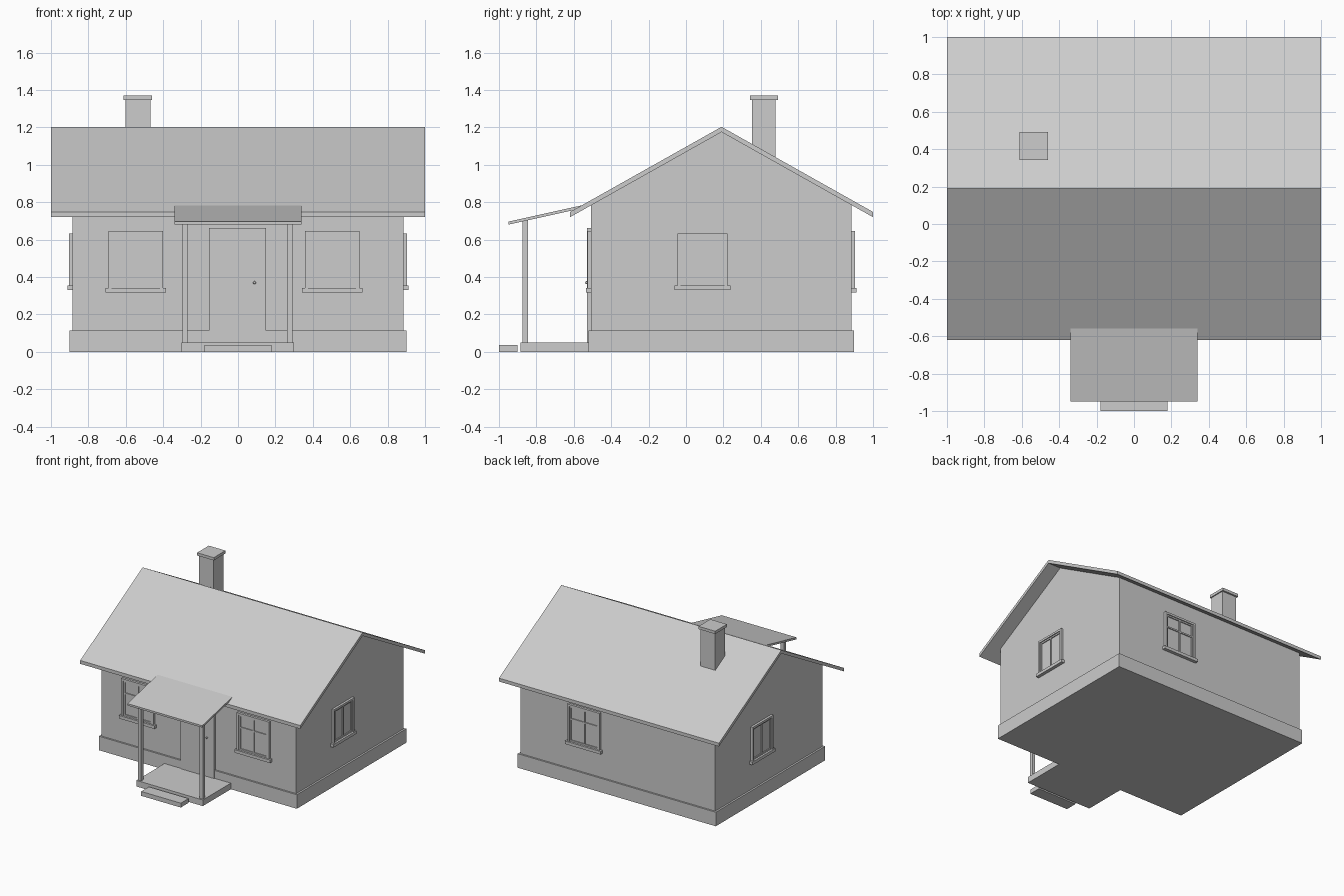
import bpy, bmesh
from math import pi
from mathutils import Matrix, Vector

if "Cube" in bpy.data.objects:
    bpy.data.objects.remove(bpy.data.objects["Cube"], do_unlink=True)

# One plain grey for the whole house
GREY = (0.604, 0.604, 0.604, 1)
grey = bpy.data.materials.new("plain grey")
grey.use_nodes = True
grey.diffuse_color = GREY
bsdf = next(n for n in grey.node_tree.nodes if n.type == 'BSDF_PRINCIPLED')
bsdf.inputs["Base Color"].default_value = GREY
bsdf.inputs["Roughness"].default_value = 0.8


def finish(name, bm):
    bmesh.ops.recalc_face_normals(bm, faces=bm.faces)
    mesh = bpy.data.meshes.new(name)
    bm.to_mesh(mesh)
    bm.free()
    mesh.materials.append(grey)
    obj = bpy.data.objects.new(name, mesh)
    bpy.context.collection.objects.link(obj)
    return obj


def add_box(bm, x, y, z):
    """Add a box given (min, max) along each axis."""
    lo, hi = Vector((x[0], y[0], z[0])), Vector((x[1], y[1], z[1]))
    m = Matrix.Translation((lo + hi) / 2) @ Matrix.Diagonal((*(hi - lo), 1))
    bmesh.ops.create_cube(bm, size=1, matrix=m)


def box(name, x, y, z):
    bm = bmesh.new()
    add_box(bm, x, y, z)
    return finish(name, bm)


def prism(name, profile, half):
    """Extrude a (y, z) profile from -half to +half along x."""
    bm = bmesh.new()
    face = bm.faces.new([bm.verts.new((-half, y, z)) for y, z in profile])
    ext = bmesh.ops.extrude_face_region(bm, geom=[face])
    verts = [v for v in ext["geom"] if isinstance(v, bmesh.types.BMVert)]
    bmesh.ops.translate(bm, verts=verts, vec=(2 * half, 0, 0))
    return finish(name, bm)


def window(name, place, turn, width, bottom, top, transom=None):
    """Framed window with sash, glazing bars and sill, facing -y before turning."""
    bm = bmesh.new()
    w, edge, sash = width / 2, 0.017, 0.012
    frame_y, sash_y = (-0.019, 0.01), (-0.011, 0.01)
    # Outer frame
    for s in (-1, 1):
        add_box(bm, sorted((s * w, s * (w - edge))), frame_y, (bottom, top))
    add_box(bm, (-w + edge, w - edge), frame_y, (top - edge, top))
    # Sash around the panes, and the glazing bars
    i, t = w - edge, top - edge
    for s in (-1, 1):
        add_box(bm, sorted((s * i, s * (i - sash))), sash_y, (bottom, t))
    add_box(bm, (-0.006, 0.006), sash_y, (bottom, t))
    rails = [(bottom, bottom + sash), (t - sash, t)]
    if transom:
        rails.append((transom - 0.006, transom + 0.006))
    for rail in rails:
        add_box(bm, (-i + sash, i - sash), sash_y, rail)
    # Glass and sill
    add_box(bm, (-i, i), (-0.003, 0.01), (bottom, t))
    add_box(bm, (-w - 0.016, w + 0.016), (-0.027, 0.01), (bottom - 0.025, bottom))
    obj = finish(name, bm)
    obj.location = (*place, 0)
    obj.rotation_euler.z = turn


# House body
FRONT, BACK, SIDE, RIDGE = -0.508, 0.885, 0.885, 0.19
box("foundation", (-0.9, 0.9), (-0.522, 0.899), (0, 0.115))
prism("walls", [(FRONT, 0.115), (BACK, 0.115), (BACK, 0.785),
                (RIDGE, 1.176), (FRONT, 0.785)], SIDE)

# Main roof and chimney
prism("main_roof", [(-0.62, 0.72), (-0.62, 0.748), (RIDGE, 1.203),
                    (1, 0.748), (1, 0.72), (RIDGE, 1.175)], 1)
box("chimney", (-0.601, -0.468), (0.353, 0.479), (0.98, 1.348))
box("chimney_cap", (-0.611, -0.459), (0.341, 0.493), (1.347, 1.37))

# Door and knob
box("door", (-0.155, 0.15), (-0.528, -0.5), (0.05, 0.663))
bm = bmesh.new()
bmesh.ops.create_uvsphere(bm, u_segments=12, v_segments=8, radius=0.008)
finish("door_knob", bm).location = (0.088, -0.531, 0.37)

# Porch
box("porch_floor", (-0.303, 0.3), (-0.885, -0.52), (0, 0.05))
box("porch_step", (-0.18, 0.18), (-1, -0.9), (0, 0.036))
prism("porch_roof", [(-0.95, 0.68), (-0.95, 0.696), (-0.54, 0.787),
                     (-0.54, 0.771)], 0.34)
for label, x in (("right", -0.283), ("left", 0.277)):
    box("porch_post_" + label, (x - 0.014, x + 0.014), (-0.873, -0.845), (0.05, 0.705))

# Windows: four panes front and back, two panes on the sides
window("front_window_right", (-0.547, FRONT), 0, 0.292, 0.342, 0.647, 0.526)
window("front_window_left", (0.503, FRONT), 0, 0.292, 0.342, 0.647, 0.526)
window("back_window", (0.3, BACK), pi, 0.292, 0.342, 0.647, 0.526)
window("side_window_left", (SIDE, 0.088), pi / 2, 0.268, 0.355, 0.632)
window("side_window_right", (-SIDE, 0.29), -pi / 2, 0.268, 0.355, 0.632)
